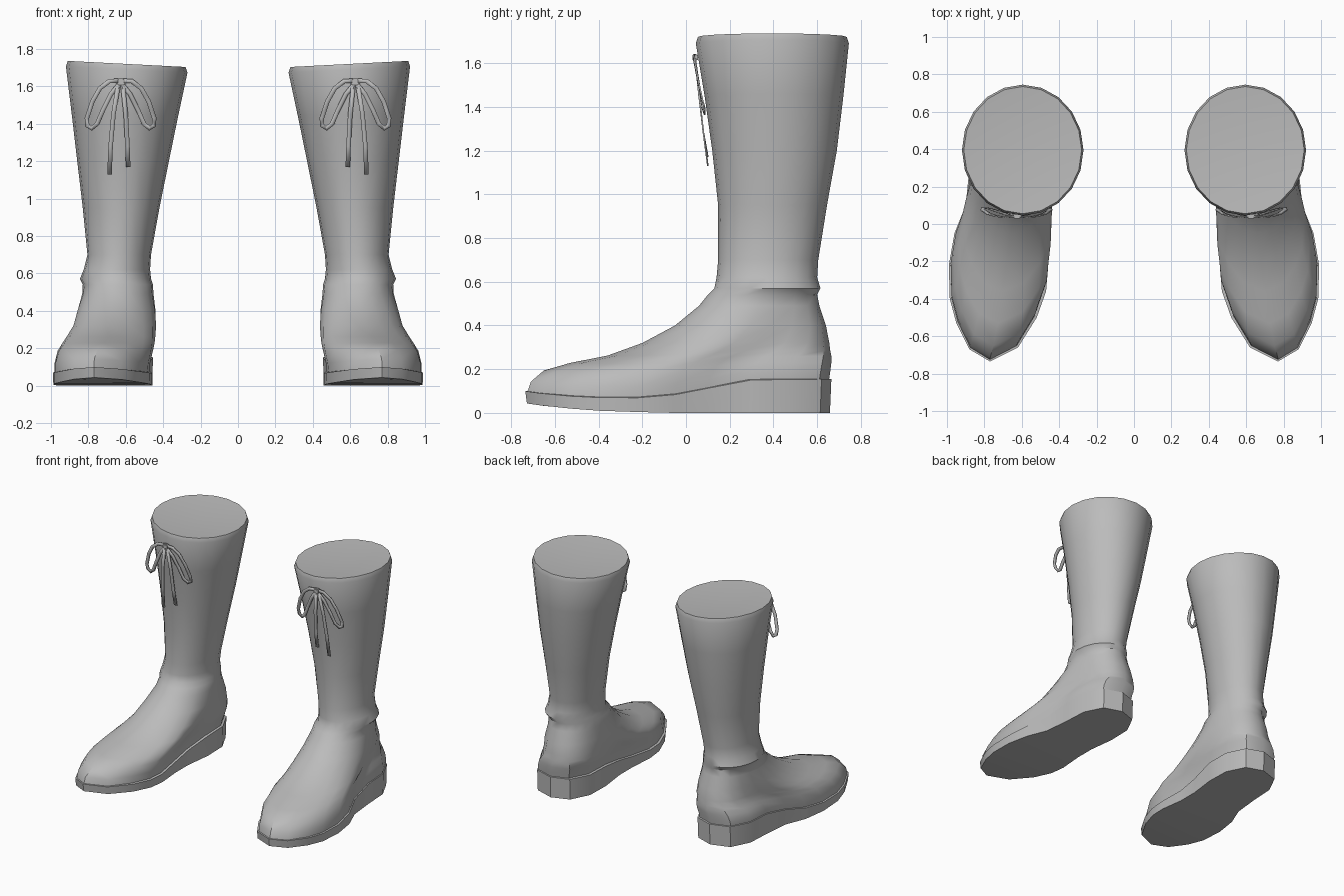
import bpy, bmesh, math
from mathutils import Vector

cube = bpy.data.objects.get("Cube")
if cube:
    bpy.data.objects.remove(cube)

grey = bpy.data.materials.new("plain_grey")
grey.use_nodes = True
COLOR = (0.5, 0.5, 0.5, 1)
grey.diffuse_color = COLOR
grey.node_tree.nodes["Principled BSDF"].inputs["Base Color"].default_value = COLOR

# Sole outline, from the toe round the outer side to the heel and back
OUTLINE = [(.77, -.735), (.88, -.67), (.95, -.53), (.985, -.4), (.99, -.22),
           (.96, -.05), (.90, .1), (.88, .3), (.87, .48), (.80, .62),
           (.66, .665), (.53, .62), (.46, .48), (.455, .3), (.48, .1),
           (.48, -.05), (.46, -.24), (.47, -.36), (.52, -.5), (.62, -.66)]
N = len(OUTLINE)
SOLE_TOP = [(-.74, .10), (-.6, .08), (-.3, .065), (-.1, .075), (.05, .1), (.25, .15), (.7, .155)]
SOLE_BASE = [(-.74, .045), (-.6, .025), (-.4, .01), (-.1, 0), (.7, 0)]

# Upper slices: height, inner x, outer x, front y, back y, roundness
SLICES = [(.08, .47, .98, -.725, .655, 0), (.13, .465, .98, -.71, .66, 0),
          (.19, .45, .965, -.65, .665, .05), (.23, .44, .94, -.53, .665, .15),
          (.265, .435, .915, -.36, .66, .3), (.32, .43, .885, -.2, .655, .5),
          (.4, .435, .865, -.05, .64, .7), (.49, .45, .835, .06, .61, .9),
          (.54, .455, .83, .1, .6, 1), (.57, .465, .845, .13, .615, 1),
          (.62, .47, .825, .14, .6, 1), (.7, .465, .805, .147, .605, 1),
          (.95, .42, .83, .147, .645, 1), (1.2, .37, .86, .12, .69, 1),
          (1.45, .32, .89, .085, .72, 1), (1.69, .27, .92, .045, .745, 1)]


def along(table, y):
    """Height at y on a piecewise straight profile."""
    for (y0, z0), (y1, z1) in zip(table, table[1:]):
        if y <= y1:
            return z0 + (z1 - z0) * max(0, (y - y0) / (y1 - y0))
    return table[-1][1]


def unit_shape(i, roundness):
    """Outline point in a -1..1 box, blended from foot shape to circle."""
    xs, ys = zip(*OUTLINE)
    fx = 2 * (xs[i] - min(xs)) / (max(xs) - min(xs)) - 1
    fy = 2 * (ys[i] - min(ys)) / (max(ys) - min(ys)) - 1
    a = math.tau * i / N
    return Vector((fx, fy)).lerp(Vector((math.sin(a), -math.cos(a))), roundness)


def slice_ring(z, x0, x1, y0, y1, roundness):
    ring = []
    for i in range(N):
        u = unit_shape(i, roundness)
        x = (x0 + x1) / 2 + u.x * (x1 - x0) / 2
        y = (y0 + y1) / 2 + u.y * (y1 - y0) / 2
        fade = max(0, 1 - (z - .08) / .25)
        lift = (along(SOLE_TOP, y) - .08) * fade
        tilt = .05 * (x - .6) * max(0, z - 1) / .7
        ring.append((x, y, z + lift + tilt))
    return ring


def finish(name, bm, side, angle):
    """Place the part on one side and shade it."""
    for v in bm.verts:
        v.co.x *= side
    bmesh.ops.recalc_face_normals(bm, faces=bm.faces)
    mesh = bpy.data.meshes.new(name)
    bm.to_mesh(mesh)
    bm.free()
    mesh.materials.append(grey)
    obj = bpy.data.objects.new(name, mesh)
    bpy.context.collection.objects.link(obj)
    bpy.ops.object.select_all(action='DESELECT')
    obj.select_set(True)
    bpy.context.view_layer.objects.active = obj
    bpy.ops.object.shade_smooth_by_angle(angle=math.radians(angle))
    return obj


def loft(bm, rings):
    loops = [[bm.verts.new(p) for p in ring] for ring in rings]
    for a, b in zip(loops, loops[1:]):
        for i in range(N):
            j = (i + 1) % N
            bm.faces.new((a[i], a[j], b[j], b[i]))
    return loops


def fill_across(bm, loop):
    """Close a foot-shaped loop with strips running side to side."""
    bm.faces.new((loop[0], loop[1], loop[-1]))
    for i in range(1, N // 2 - 1):
        bm.faces.new((loop[i], loop[i + 1], loop[N - i - 1], loop[N - i]))
    h = N // 2
    bm.faces.new((loop[h - 1], loop[h], loop[h + 1]))


def make_upper(name, side):
    bm = bmesh.new()
    rings = [slice_ring(*s) for s in SLICES]
    rings.append(slice_ring(1.72, .28, .91, .055, .735, 1))
    loops = loft(bm, rings)
    # Shallow dished top
    centre = bm.verts.new((.6, .4, 1.695))
    for i in range(N):
        bm.faces.new((loops[-1][i], loops[-1][(i + 1) % N], centre))
    finish(name, bm, side, 40)


def make_sole(name, side):
    bm = bmesh.new()
    def inset(f):
        return [(.72 + (x - .72) * f, y * f) for x, y in OUTLINE]
    base = [(x, y, along(SOLE_BASE, y)) for x, y in inset(.99)]
    top = [(x, y, along(SOLE_TOP, y)) for x, y in OUTLINE]
    lip = [(x, y, along(SOLE_TOP, y) + .004) for x, y in inset(.96)]
    loops = loft(bm, [base, top, lip])
    fill_across(bm, loops[0])
    fill_across(bm, loops[-1])
    finish(name, bm, side, 35)


def make_ribbon(name, side, path, width=.024):
    """Flat band following a path drawn on the front."""
    pts = [Vector(p) for p in path]
    bm = bmesh.new()
    pairs = []
    for i, p in enumerate(pts):
        d = pts[min(i + 1, len(pts) - 1)] - pts[max(i - 1, 0)]
        n = Vector((-d.z, 0, d.x)).normalized() * width / 2
        pairs.append((bm.verts.new(p + n), bm.verts.new(p - n)))
    for a, b in zip(pairs, pairs[1:]):
        bm.faces.new((a[0], a[1], b[1], b[0]))
    obj = finish(name, bm, side, 40)
    solid = obj.modifiers.new("thickness", 'SOLIDIFY')
    solid.thickness = .007
    solid.offset = 0


def make_knot(name, side):
    bm = bmesh.new()
    bmesh.ops.create_cube(bm, size=1)
    for v in bm.verts:
        v.co = Vector((.625 + v.co.x * .045, .042 + v.co.y * .025, 1.625 + v.co.z * .035))
    bmesh.ops.bevel(bm, geom=bm.edges[:], offset=.006, segments=2, affect='EDGES')
    finish(name, bm, side, 40)


# Bow loop: distance from the knot, depth, height
LOOP = [(0, .04, 1.63), (.06, .035, 1.628), (.11, .042, 1.59), (.15, .055, 1.52),
        (.18, .075, 1.43), (.178, .085, 1.39), (.155, .085, 1.375), (.125, .075, 1.4),
        (.095, .065, 1.47), (.05, .05, 1.56), (0, .042, 1.62)]

for label, side in (("left", 1), ("right", -1)):
    make_upper(label + "_boot_upper", side)
    make_sole(label + "_boot_sole", side)
    make_knot(label + "_bow_knot", side)
    for part, way in (("outer", 1), ("inner", -1)):
        make_ribbon(f"{label}_{part}_bow_loop", side,
                    [(.628 + way * d, y, z) for d, y, z in LOOP])
        end = 1.13 if way > 0 else 1.17
        make_ribbon(f"{label}_{part}_lace_tail", side,
                    [(.628 + way * .01, .042, 1.62), (.633 + way * .033, .06, 1.45),
                     (.636 + way * .045, .08, 1.28), (.637 + way * .05, .1, end)])
